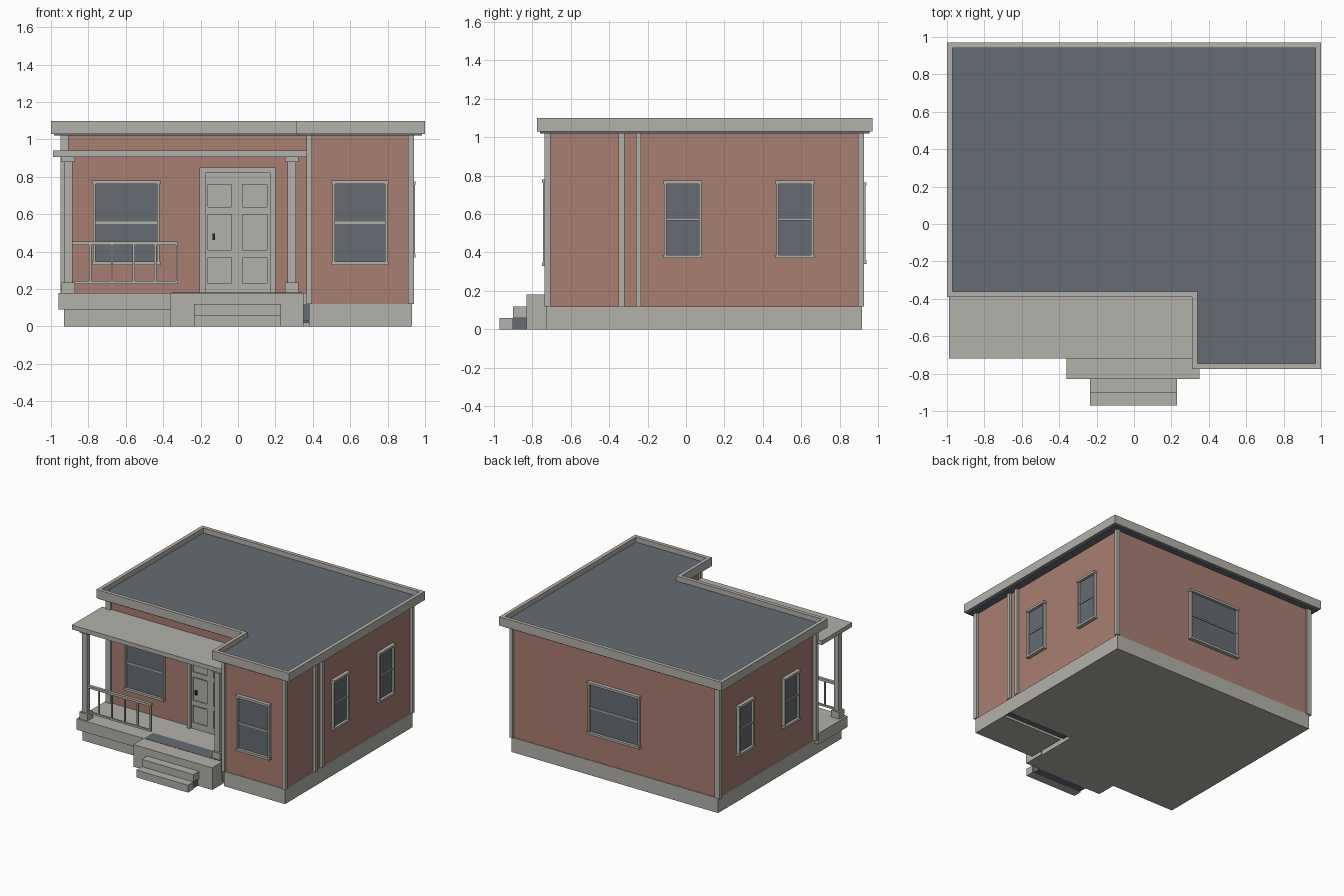
import bpy
import math
from mathutils import Matrix

cube = bpy.data.objects.get("Cube")
if cube:
    bpy.data.objects.remove(cube)


def material(name, rgb):
    m = bpy.data.materials.new(name)
    m.use_nodes = True
    color = (*rgb, 1)
    m.diffuse_color = color
    bsdf = next(n for n in m.node_tree.nodes if n.type == 'BSDF_PRINCIPLED')
    bsdf.inputs["Base Color"].default_value = color
    bsdf.inputs["Roughness"].default_value = 0.8
    return m


TRIM = material("pale_trim", (0.45, 0.44, 0.40))
BRICK = material("brick_red", (0.40, 0.21, 0.165))
SLATE = material("slate_grey", (0.13, 0.15, 0.17))
DARK = material("dark_metal", (0.03, 0.03, 0.03))


def make(name, verts, faces, mat, matrix=None):
    mesh = bpy.data.meshes.new(name)
    mesh.from_pydata(verts, [], faces)
    mesh.materials.append(mat)
    obj = bpy.data.objects.new(name, mesh)
    bpy.context.collection.objects.link(obj)
    if matrix:
        obj.matrix_world = matrix
    return obj


def boxes(name, mat, *bounds, matrix=None):
    """Boxes given as (x0, x1, y0, y1, z0, z1), joined in one object."""
    verts, faces = [], []
    quads = ((0, 1, 3, 2), (4, 6, 7, 5), (0, 4, 5, 1),
             (2, 3, 7, 6), (0, 2, 6, 4), (1, 5, 7, 3))
    for x0, x1, y0, y1, z0, z1 in bounds:
        n = len(verts)
        verts += [(x, y, z) for x in (x0, x1) for y in (y0, y1) for z in (z0, z1)]
        faces += [tuple(n + i for i in q) for q in quads]
    return make(name, verts, faces, mat, matrix)


def ell(x0, x1, notch, back, front, wing):
    """Counter-clockwise L-shaped plan."""
    return [(x0, back), (x0, front), (notch, front),
            (notch, wing), (x1, wing), (x1, back)]


def prism(name, plan, z0, z1, mat):
    n = len(plan)
    verts = [(x, y, z) for z in (z0, z1) for x, y in plan]
    faces = [tuple(reversed(range(n))), tuple(range(n, 2 * n))]
    faces += [(i, (i + 1) % n, n + (i + 1) % n, n + i) for i in range(n)]
    return make(name, verts, faces, mat)


def ring(name, outer, inner, z0, z1, mat):
    n = len(outer)
    loops = [(outer, z0), (outer, z1), (inner, z1), (inner, z0)]
    verts = [(x, y, z) for plan, z in loops for x, y in plan]
    faces = []
    for k in range(4):
        a, b = k * n, (k + 1) % 4 * n
        faces += [(a + i, a + (i + 1) % n, b + (i + 1) % n, b + i) for i in range(n)]
    return make(name, verts, faces, mat)


# Walls and roof
prism("brick_walls", ell(-0.92, 0.92, 0.38, 0.91, -0.33, -0.72), 0.12, 1.03, BRICK)
prism("roof_deck", ell(-0.985, 0.985, 0.325, 0.955, -0.375, -0.76), 1.02, 1.06, SLATE)
ring("roof_parapet", ell(-1, 1, 0.31, 0.97, -0.39, -0.775),
     ell(-0.97, 0.97, 0.34, 0.94, -0.36, -0.745), 1.03, 1.10, TRIM)

# Foundation, with a recessed joint under the wing
boxes("foundation", TRIM,
      (-0.93, 0.93, -0.33, 0.915, 0, 0.12),
      (0.38, 0.93, -0.725, -0.40, 0, 0.12),
      (0.92, 0.93, -0.40, -0.33, 0, 0.12))
boxes("foundation_joint", SLATE, (0.35, 0.92, -0.40, -0.33, 0.02, 0.115))

# Corner and wall trim
corners = [(-0.95, -0.905, 0.895, 0.925), (0.91, 0.94, 0.895, 0.925),
           (0.91, 0.94, -0.735, -0.705), (0.365, 0.395, -0.735, -0.705),
           (-0.95, -0.905, -0.345, -0.315)]
boxes("corner_trim", TRIM, *[c + (0.12, 1.02) for c in corners])
boxes("side_wall_strips", TRIM,
      (0.91, 0.94, -0.35, -0.32, 0.12, 1.02), (0.91, 0.94, -0.26, -0.235, 0.12, 1.02))


# Windows: local x runs along the wall, local -y points outward
def window(name, x, y, angle, width, z0, z1):
    mat = Matrix.Translation((x, y, 0)) @ Matrix.Rotation(math.radians(angle), 4, 'Z')
    w, mid, t = width / 2, (z0 + z1) / 2, 0.018
    boxes(name + "_glass", SLATE, (-w + t, w - t, -0.008, 0, z0 + t, z1 - t), matrix=mat)
    boxes(name + "_frame", TRIM,
          (-w + 0.005, -w + t, -0.025, 0, z0, z1),
          (w - t, w - 0.005, -0.025, 0, z0, z1),
          (-w, w, -0.03, 0, z1 - t, z1),
          (-w, w, -0.03, 0, z0, z0 + t),
          (-w + t, w - t, -0.016, 0, mid - 0.006, mid + 0.006), matrix=mat)


window("porch_window", -0.598, -0.33, 0, 0.365, 0.33, 0.78)
window("wing_window", 0.652, -0.72, 0, 0.305, 0.33, 0.78)
window("back_window", 0, 0.91, 180, 0.47, 0.34, 0.765)
for place, y in (("front", -0.018), ("rear", 0.567)):
    window("left_" + place + "_window", 0.92, y, 90, 0.205, 0.37, 0.775)
    window("right_" + place + "_window", -0.92, y, -90, 0.205, 0.37, 0.775)

# Door with framed, sunken panels
boxes("door_frame", TRIM,
      (-0.205, -0.175, -0.365, -0.33, 0.18, 0.85),
      (0.17, 0.20, -0.365, -0.33, 0.18, 0.85),
      (-0.175, 0.17, -0.365, -0.33, 0.82, 0.85))
rows = ((0.23, 0.37), (0.41, 0.60), (0.64, 0.76))
rails = ((0.18, 0.23), (0.37, 0.41), (0.60, 0.64), (0.76, 0.82))
boxes("door_back", TRIM, (-0.175, 0.17, -0.34, -0.33, 0.18, 0.82))
boxes("door_rails", TRIM,
      *[(x0, x1, -0.35, -0.33, 0.18, 0.82)
        for x0, x1 in ((-0.175, -0.16), (-0.035, 0.025), (0.155, 0.17))],
      *[(x0, x1, -0.35, -0.33, a, b)
        for a, b in rails for x0, x1 in ((-0.16, -0.035), (0.025, 0.155))])
boxes("door_panels", TRIM,
      *[(x0 + 0.008, x1 - 0.008, -0.345, -0.33, a + 0.008, b - 0.008)
        for a, b in rows for x0, x1 in ((-0.16, -0.035), (0.025, 0.155))])
boxes("door_handle", DARK, (-0.137, -0.122, -0.365, -0.345, 0.463, 0.497))

# Porch floor, landing and steps
boxes("porch_base", TRIM, (-0.93, 0.34, -0.67, -0.33, 0, 0.09))
boxes("porch_floor", TRIM, (-0.96, 0.375, -0.70, -0.33, 0.09, 0.18))
boxes("landing", TRIM, (-0.36, 0.35, -0.83, -0.66, 0, 0.18))
boxes("landing_mat", SLATE, (-0.355, 0.345, -0.70, -0.585, 0.18, 0.182))
boxes("landing_gap", SLATE, (0.35, 0.38, -0.705, -0.66, 0.03, 0.12))
boxes("steps", TRIM,
      (-0.235, 0.23, -0.97, -0.90, 0, 0.06), (-0.235, 0.23, -0.90, -0.83, 0.06, 0.12))
boxes("step_underside", SLATE, (-0.225, 0.22, -0.90, -0.83, 0, 0.06))

# Porch roof and posts
boxes("porch_roof", TRIM, (-0.99, 0.365, -0.72, -0.33, 0.905, 0.94))
for side, x in (("right", -0.907), ("left", 0.287)):
    boxes(side + "_porch_post", TRIM,
          *[(x - r, x + r, -0.655 - r, -0.655 + r, a, b)
            for r, a, b in ((0.036, 0.18, 0.235), (0.022, 0.235, 0.88), (0.036, 0.88, 0.905))])

# Porch railing
boxes("railing", TRIM,
      (-0.885, -0.32, -0.667, -0.643, 0.435, 0.455),
      (-0.885, -0.32, -0.662, -0.648, 0.228, 0.243),
      *[(x - 0.006, x + 0.006, -0.661, -0.649, 0.235, 0.44)
        for x in (-0.326 - 0.116 * i for i in range(5))])
